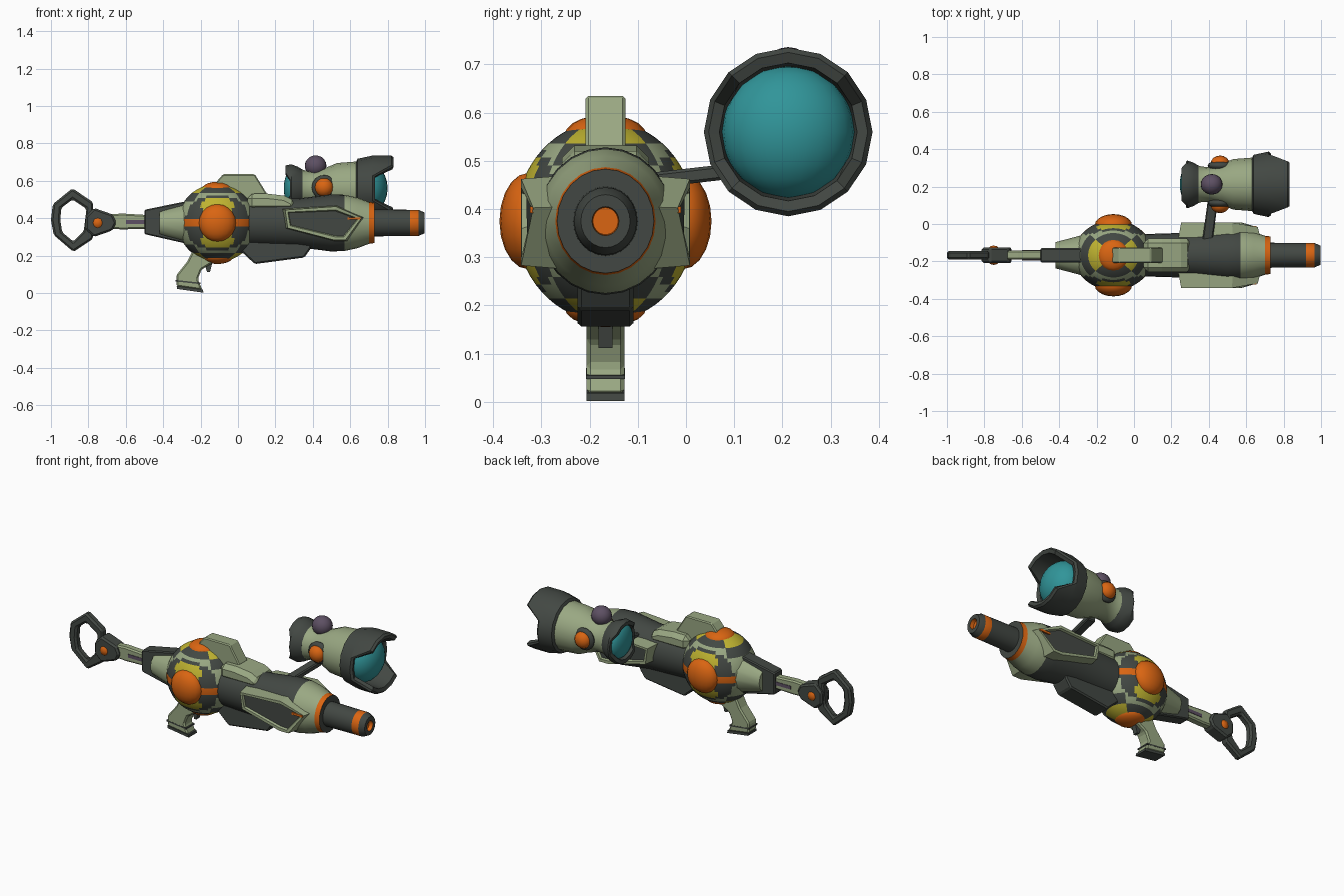
import bpy, bmesh, math
from mathutils import Vector

cube = bpy.data.objects.get("Cube")
if cube:
    bpy.data.objects.remove(cube)

AXIS_Y, AXIS_Z = -0.167, 0.375
SCOPE = (0.212, 0.56)


def material(name, rgb):
    m = bpy.data.materials.new(name)
    m.use_nodes = True
    m.diffuse_color = (*rgb, 1)
    m.node_tree.nodes["Principled BSDF"].inputs["Base Color"].default_value = (*rgb, 1)
    return m


MATS = [material("sage green", (0.32, 0.39, 0.225)), material("charcoal", (0.055, 0.064, 0.056)),
        material("orange", (0.70, 0.13, 0.006)), material("yellow", (0.52, 0.45, 0.03)),
        material("teal glass", (0.03, 0.30, 0.32)), material("dusty purple", (0.11, 0.08, 0.125))]
SAGE, DARK, ORANGE, YELLOW, TEAL, PURPLE = range(6)


def finish(bm, name, smooth=True, bevel=0):
    bmesh.ops.recalc_face_normals(bm, faces=bm.faces)
    me = bpy.data.meshes.new(name)
    bm.to_mesh(me)
    bm.free()
    ob = bpy.data.objects.new(name, me)
    bpy.context.collection.objects.link(ob)
    for m in MATS:
        me.materials.append(m)
    if smooth:
        bpy.ops.object.select_all(action='DESELECT')
        ob.select_set(True)
        bpy.context.view_layer.objects.active = ob
        bpy.ops.object.shade_smooth_by_angle(angle=math.radians(35))
    if bevel:
        mod = ob.modifiers.new("chamfer", 'BEVEL')
        mod.width, mod.segments = bevel, 1
    return ob


def lathe(name, profile, mats, centre, seg=20, sy=1, shift=None):
    """Turn (x, radius) points about the x axis; shift(i, angle) moves ring i along x."""
    bm = bmesh.new()
    rings = []
    for i, (x, r) in enumerate(profile):
        ring = []
        for k in range(seg):
            a = math.tau * k / seg
            dx = shift(i, a) if shift else 0
            ring.append(bm.verts.new((x + dx, centre[0] + sy * r * math.cos(a),
                                      centre[1] + r * math.sin(a))))
        rings.append(ring)
    for a, b, m in zip(rings, rings[1:], mats):
        for k in range(seg):
            n = (k + 1) % seg
            bm.faces.new((a[k], a[n], b[n], b[k])).material_index = m
    bm.faces.new(rings[0]).material_index = mats[0]
    bm.faces.new(rings[-1]).material_index = mats[-1]
    return finish(bm, name)


def slab(name, outline, half, mat, bevel=0.0, y=AXIS_Y):
    """Extrude an (x, z) outline across y."""
    bm = bmesh.new()
    sides = [[bm.verts.new((x, y + s * half, z)) for x, z in outline] for s in (-1, 1)]
    bm.faces.new(sides[0])
    bm.faces.new(sides[1])
    for k in range(len(outline)):
        n = (k + 1) % len(outline)
        bm.faces.new((sides[0][k], sides[0][n], sides[1][n], sides[1][k]))
    for f in bm.faces:
        f.material_index = mat
    return finish(bm, name, False, bevel)


def ball(name, centre, radii, mat, seg=20, rule=None):
    bm = bmesh.new()
    bmesh.ops.create_uvsphere(bm, u_segments=seg, v_segments=max(8, seg // 2), radius=1)
    for f in bm.faces:
        f.material_index = rule(f.calc_center_median().normalized()) if rule else mat
    for v in bm.verts:
        v.co = Vector([c + p * r for c, p, r in zip(centre, v.co, radii)])
    return finish(bm, name)


# Spherical power core with painted rings around its four caps
def core_colour(d):
    side = abs(d.y) > abs(d.z)
    near, other = (abs(d.y), abs(d.z)) if side else (abs(d.z), abs(d.y))
    t = math.degrees(math.acos(min(1, near)))
    across = abs(d.x) > other
    if side and other < 0.09 and t < 62:
        return ORANGE
    if t < 41:
        return DARK if across == side else YELLOW
    if t < 54:
        return DARK if across or side else SAGE
    return SAGE


CORE_X = -0.11
ball("core_sphere", (CORE_X, AXIS_Y, AXIS_Z), (0.213, 0.187, 0.208), SAGE, 64, core_colour)
for s, label in ((-1, "right"), (1, "left")):
    ball("core_cap_" + label, (CORE_X, AXIS_Y + s * 0.16, AXIS_Z), (0.1, 0.06, 0.1), ORANGE)
for s, label in ((-1, "bottom"), (1, "top")):
    ball("core_cap_" + label, (CORE_X, AXIS_Y, AXIS_Z + s * 0.178), (0.085, 0.085, 0.042), ORANGE)

# Main body, shroud, muzzle and bore
lathe("main_body", [(0.02, 0.12), (0.15, 0.125), (0.32, 0.13), (0.5, 0.153), (0.57, 0.15),
                    (0.64, 0.135), (0.7, 0.112), (0.73, 0.108), (0.73, 0.072), (0.92, 0.07),
                    (0.965, 0.07), (0.998, 0.055), (0.998, 0.03), (0.975, 0.028)],
      [DARK] * 4 + [SAGE] * 2 + [ORANGE] + [DARK] * 2 + [ORANGE] + [DARK] * 2 + [ORANGE],
      (AXIS_Y, AXIS_Z), 24, 0.93)
lathe("rear_collar", [(-0.42, 0.07), (-0.25, 0.115)], [SAGE], (AXIS_Y, AXIS_Z), 12)
slab("rear_block", [(-0.5, 0.315), (-0.5, 0.445), (-0.28, 0.49), (-0.28, 0.265)], 0.038, DARK, 0.006)

# Top fin, saddle and lower housing
slab("top_fin", [(-0.12, 0.56), (-0.115, 0.595), (-0.08, 0.635), (0.09, 0.635), (0.155, 0.53),
                 (0.15, 0.48), (-0.05, 0.48)], 0.041, SAGE, 0.006)
slab("top_saddle", [(0.05, 0.44), (0.05, 0.53), (0.15, 0.532), (0.25, 0.52), (0.31, 0.49),
                    (0.3, 0.44)], 0.09, SAGE, 0.032)
slab("lower_housing", [(0.0, 0.28), (0.02, 0.22), (0.09, 0.155), (0.355, 0.19), (0.39, 0.24),
                       (0.39, 0.28)], 0.058, DARK, 0.008)

# Framed side panels: a tapered plate with a sunken dark centre
PANEL = [(0.235, 0.45), (0.53, 0.47), (0.68, 0.405), (0.585, 0.275), (0.52, 0.275), (0.25, 0.345)]
for s, label in ((-1, "right"), (1, "left")):
    bm = bmesh.new()
    mid = Vector((0.45, 0, 0.375))
    inner, outer = [], []
    for x, z in PANEL:
        p = Vector((x, 0, z))
        q = mid + (p - mid) * 0.92
        inner.append(bm.verts.new((x, AXIS_Y + s * 0.08, z)))
        outer.append(bm.verts.new((q.x, AXIS_Y + s * (0.15 + 0.025 * (q.x < 0.6)), q.z)))
    for k in range(len(PANEL)):
        n = (k + 1) % len(PANEL)
        bm.faces.new((inner[k], inner[n], outer[n], outer[k]))
    face = bm.faces.new(outer)
    bmesh.ops.recalc_face_normals(bm, faces=bm.faces)
    bmesh.ops.inset_region(bm, faces=[face], thickness=0.018, depth=0)
    bmesh.ops.inset_region(bm, faces=[face], thickness=0.006, depth=-0.012)
    face.material_index = DARK
    finish(bm, "side_panel_" + label, False)
    slab("panel_stripe_" + label, [(0.585, 0.392), (0.585, 0.405), (0.655, 0.405), (0.655, 0.392)],
         0.004, ORANGE, y=AXIS_Y + s * 0.153)

# Grip and trigger
slab("grip", [(-0.24, 0.23), (-0.27, 0.17), (-0.33, 0.095), (-0.328, 0.035), (-0.19, 0.015),
              (-0.215, 0.075), (-0.195, 0.125), (-0.13, 0.165), (-0.1, 0.23)], 0.039, SAGE, 0.008)
slab("grip_base", [(-0.328, 0.037), (-0.325, 0.022), (-0.185, 0.002), (-0.187, 0.018)], 0.039, DARK)
slab("grip_band", [(-0.333, 0.062), (-0.333, 0.07), (-0.2, 0.055), (-0.2, 0.047)], 0.04, DARK)
slab("trigger", [(-0.19, 0.19), (-0.165, 0.112), (-0.15, 0.112), (-0.13, 0.19)], 0.015, DARK)

# Shoulder stock: rod, hinge and open loop
slab("stock_rod", [(-0.7, 0.345), (-0.7, 0.42), (-0.62, 0.425), (-0.45, 0.415), (-0.45, 0.345),
                   (-0.62, 0.34)], 0.024, SAGE, 0.008)
slab("stock_inlay", [(-0.6, 0.37), (-0.6, 0.39), (-0.46, 0.39), (-0.46, 0.37)], 0.027, PURPLE)
slab("stock_hinge", [(-0.815, 0.34), (-0.815, 0.41), (-0.77, 0.455), (-0.67, 0.42), (-0.65, 0.375),
                     (-0.67, 0.335), (-0.77, 0.3)], 0.041, DARK, 0.01)
ball("stock_pin", (-0.75, AXIS_Y, AXIS_Z), (0.043, 0.052, 0.045), ORANGE, 16)

LOOP = [(-0.99, 0.475), (-0.885, 0.56), (-0.775, 0.485), (-0.775, 0.29), (-0.88, 0.22),
        (-0.985, 0.31), (-1.0, 0.39)]
HOLE = [(-0.945, 0.455), (-0.885, 0.5), (-0.81, 0.45), (-0.825, 0.33), (-0.88, 0.275),
        (-0.94, 0.325), (-0.95, 0.39)]
bm = bmesh.new()
loops = [[bm.verts.new((x, AXIS_Y + s * 0.023, z)) for x, z in pts]
         for pts, s in ((LOOP, -1), (LOOP, 1), (HOLE, 1), (HOLE, -1))]
for a, b in zip(loops, loops[1:] + loops[:1]):
    for k in range(len(a)):
        n = (k + 1) % len(a)
        bm.faces.new((a[k], a[n], b[n], b[k])).material_index = DARK
finish(bm, "stock_loop", False, 0.01)

# Scope: tube, notched hood and lenses
lathe("scope_tube", [(0.32, 0.108), (0.36, 0.095), (0.41, 0.092), (0.47, 0.11), (0.53, 0.135),
                     (0.66, 0.145)], [SAGE] * 5, SCOPE, 16)


def notch(rings, amount):
    return lambda i, a: amount if i in rings and abs(math.sin(a)) < 0.42 else 0


lathe("scope_front_hood", [(0.63, 0.14), (0.64, 0.158), (0.72, 0.175), (0.82, 0.175), (0.832, 0.165),
                           (0.825, 0.143), (0.68, 0.135)], [DARK] * 6, SCOPE, 16, 1,
      notch((3, 4, 5), -0.1))
lathe("scope_rear_hood", [(0.345, 0.1), (0.32, 0.115), (0.285, 0.128), (0.253, 0.122),
                          (0.255, 0.1), (0.3, 0.09)], [DARK] * 5, SCOPE, 16, 1,
      notch((3, 4), 0.025))
ball("scope_front_lens", (0.69, *SCOPE), (0.11, 0.138, 0.138), TEAL, 24)
ball("scope_rear_lens", (0.29, *SCOPE), (0.045, 0.1, 0.1), TEAL, 24)

# Scope knobs and mounting strut
ball("scope_top_knob", (0.415, SCOPE[0], 0.68), (0.058, 0.055, 0.056), PURPLE)
slab("scope_knob_post", [(0.38, 0.6), (0.38, 0.66), (0.45, 0.66), (0.45, 0.6)], 0.035, SAGE, y=SCOPE[0])
for s, label in ((-1, "right"), (1, "left")):
    ball("scope_knob_ring_" + label, (0.46, SCOPE[0] + s * 0.1, 0.565), (0.066, 0.028, 0.066), DARK, 16)
    ball("scope_knob_" + label, (0.46, SCOPE[0] + s * 0.112, 0.565), (0.05, 0.042, 0.05), ORANGE, 16)

bm = bmesh.new()
bmesh.ops.create_cube(bm, size=1)
for v in bm.verts:
    t = v.co.y + 0.5
    v.co = Vector((0.39 + 0.035 * t + v.co.x * 0.055, -0.11 + 0.26 * t, 0.455 + 0.03 * t + v.co.z * 0.032))
for f in bm.faces:
    f.material_index = DARK
finish(bm, "scope_strut", False, 0.006)
